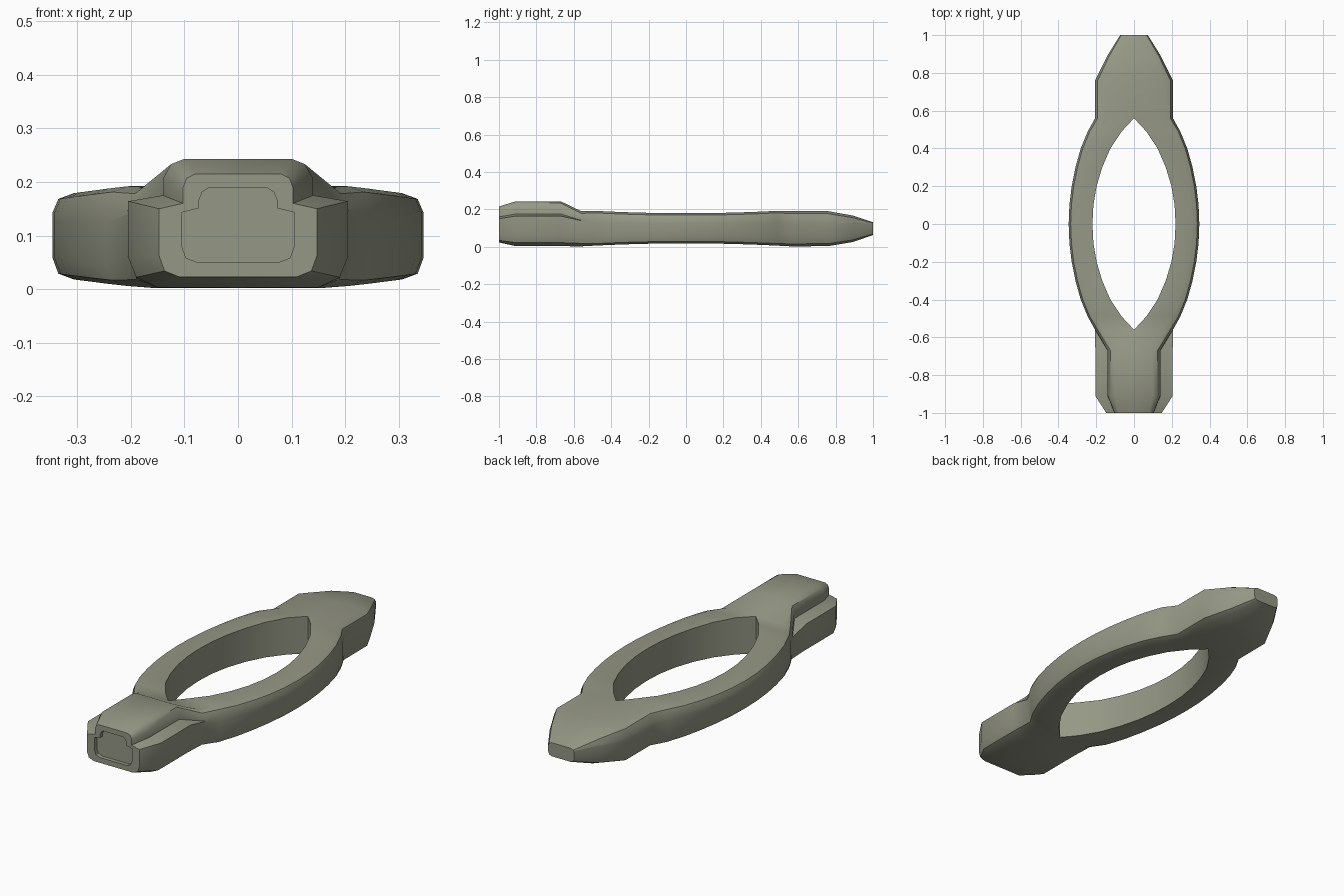
import bpy, bmesh, math

if "Cube" in bpy.data.objects:
    bpy.data.objects.remove(bpy.data.objects["Cube"])

olive = bpy.data.materials.new("olive_grey")
olive.diffuse_color = (0.30, 0.31, 0.235, 1)
olive.use_nodes = True
olive.node_tree.nodes["Principled BSDF"].inputs["Base Color"].default_value = olive.diffuse_color


def section(x_in, x_out, z_lo, z_hi, c):
    """Right half of a rounded-corner section, from inner bottom to inner top."""
    m = (z_lo + z_hi) / 2
    return [(x_in, z_lo), (x_out - c, z_lo), (x_out - .27 * c, z_lo + .27 * c),
            (x_out, z_lo + c), (x_out, m + .02), (x_out, m + .025),
            (x_out, z_hi - c * .9), (x_out - .27 * c, z_hi - .27 * c),
            (x_out - c, z_hi), (x_in, z_hi)]


# Front block: stepped sections with a raised hump on side ledges
socket = [(0, .05), (.075, .05), (.097, .058), (.105, .08), (.105, .143),
          (.073, .151), (.073, .165), (.067, .181), (.055, .189), (0, .189)]
nose = [(0, .023), (.11, .023), (.137, .034), (.147, .062), (.147, .15),
        (.103, .16), (.103, .188), (.096, .207), (.08, .215), (0, .215)]
block = [(0, .003), (.15, .003), (.19, .022), (.205, .06), (.205, .164),
         (.14, .175), (.139, .208), (.125, .233), (.10, .243), (0, .243)]
root = [(0, .002), (.15, .002), (.19, .018), (.206, .06), (.206, .139),
        (.206, .141), (.204, .153), (.192, .178), (.162, .19), (0, .19)]
stations = [(-.98, socket), (-1, socket), (-1, nose), (-.91, block),
            (-.67, block), (-.56, root)]

# Pointed oval ring: (distance from the middle, inner half width, outer half width)
half_ring = [(.49, .065, .245), (.4, .125, .282), (.3, .168, .31),
             (.2, .198, .33), (.1, .215, .342)]
ring = ([(-y, a, b) for y, a, b in half_ring] + [(0, .22, .346)]
        + [(y, a, b) for y, a, b in reversed(half_ring)])
for y, a, b in ring:
    lo = .018 - .016 * (y / .56) ** 2
    stations.append((y, section(a, b, lo, .198 - lo * 1.05, .04)))

# Tapered tail
for y, x, lo, hi, c in [(.56, .206, .002, .19, .05), (.76, .206, .003, .19, .05),
                        (.89, .142, .025, .167, .042), (1, .073, .062, .131, .02)]:
    stations.append((y, section(0, x, lo, hi, c)))

# Skin the sections on both sides
bm = bmesh.new()
for side in (1, -1):
    rows = [[bm.verts.new((side * x, y, z)) for x, z in pts] for y, pts in stations]
    for r, s in zip(rows, rows[1:]):
        for i in range(9):
            bm.faces.new((r[i], r[i + 1], s[i + 1], s[i]))
        if abs(r[0].co.x) > .01 or abs(s[0].co.x) > .01:   # wall of the opening
            bm.faces.new((r[9], r[0], s[0], s[9]))
    bm.faces.new(rows[0])
    bm.faces.new(rows[-1])
bmesh.ops.remove_doubles(bm, verts=bm.verts, dist=.0005)
bmesh.ops.recalc_face_normals(bm, faces=bm.faces)
mesh = bpy.data.meshes.new("ring_body")
bm.to_mesh(mesh)
bm.free()
mesh.materials.append(olive)

body = bpy.data.objects.new("ring_body", mesh)
bpy.context.collection.objects.link(body)
bpy.context.view_layer.objects.active = body
body.select_set(True)
bpy.ops.object.shade_smooth_by_angle(angle=math.radians(38))
